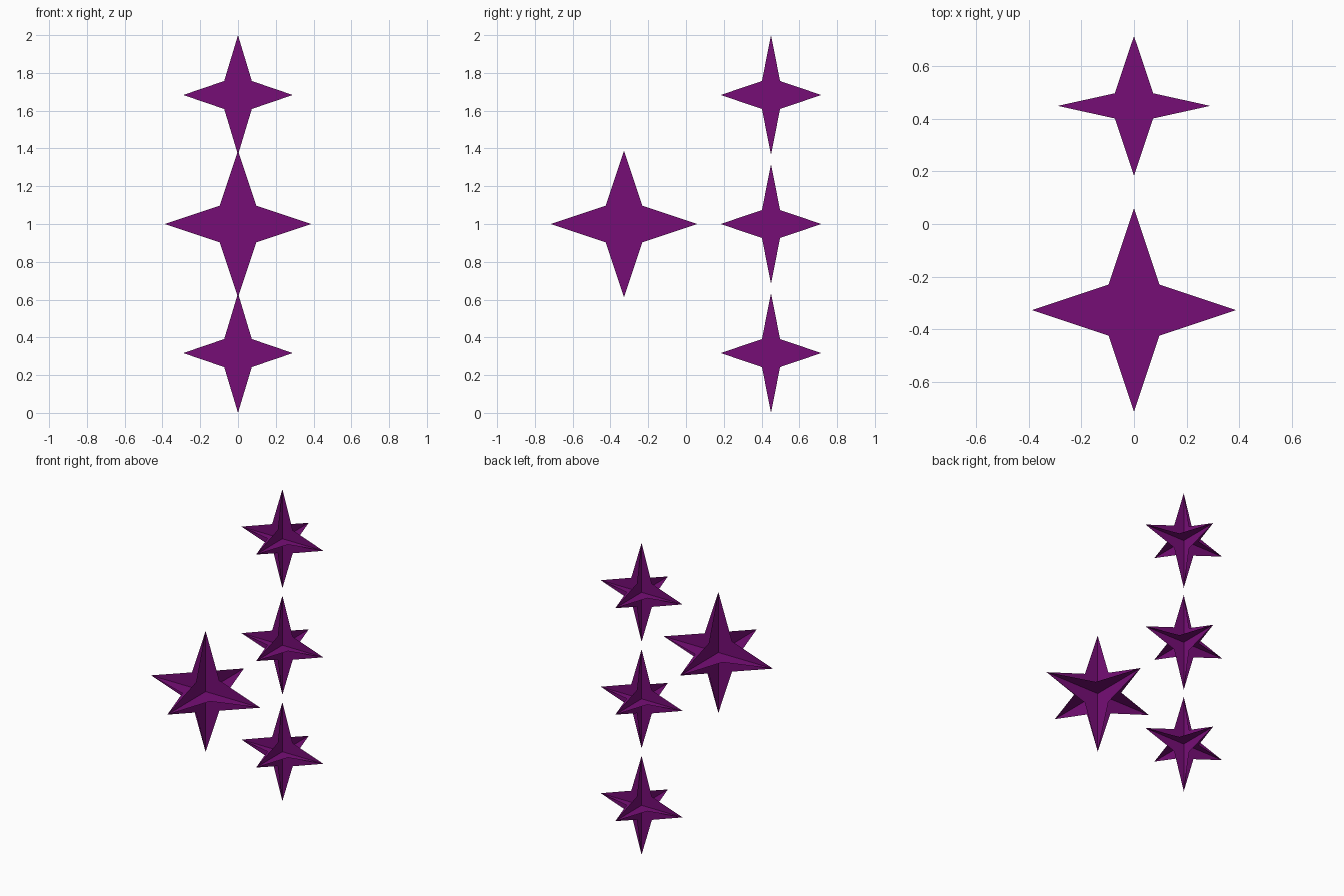
import bpy, bmesh

if "Cube" in bpy.data.objects:
    bpy.data.objects.remove(bpy.data.objects["Cube"])

mat = bpy.data.materials.new("purple")
mat.diffuse_color = (0.18, 0.004, 0.18, 1)
mat.use_nodes = True
mat.node_tree.nodes["Principled BSDF"].inputs["Base Color"].default_value = mat.diffuse_color


def star(name, center, core, reach):
    """Three flat four-pointed stars crossing at right angles."""
    bm = bmesh.new()
    for a, b in ((0, 2), (1, 2), (0, 1)):
        ring = []
        for u, v in ((1, 0), (1, 1), (0, 1), (-1, 1), (-1, 0), (-1, -1), (0, -1), (1, -1)):
            size = core if u and v else reach  # notch or tip
            co = [0, 0, 0]
            co[a], co[b] = u * size[a], v * size[b]
            ring.append(bm.verts.new(co))
        middle = bm.verts.new((0, 0, 0))
        for i in range(8):
            bm.faces.new((middle, ring[i], ring[(i + 1) % 8]))
    mesh = bpy.data.meshes.new(name)
    bm.to_mesh(mesh)
    bm.free()
    mesh.materials.append(mat)
    obj = bpy.data.objects.new(name, mesh)
    obj.location = center
    bpy.context.collection.objects.link(obj)


# Large star in front
star("large_star", (0, -0.328, 1.0), (0.097, 0.097, 0.097), (0.388, 0.388, 0.388))

# Column of three small stars behind
for name, z in (("lower_star", 0.317), ("middle_star", 1.0), ("upper_star", 1.683)):
    star(name, (0, 0.45, z), (0.073, 0.048, 0.074), (0.29, 0.266, 0.317))
